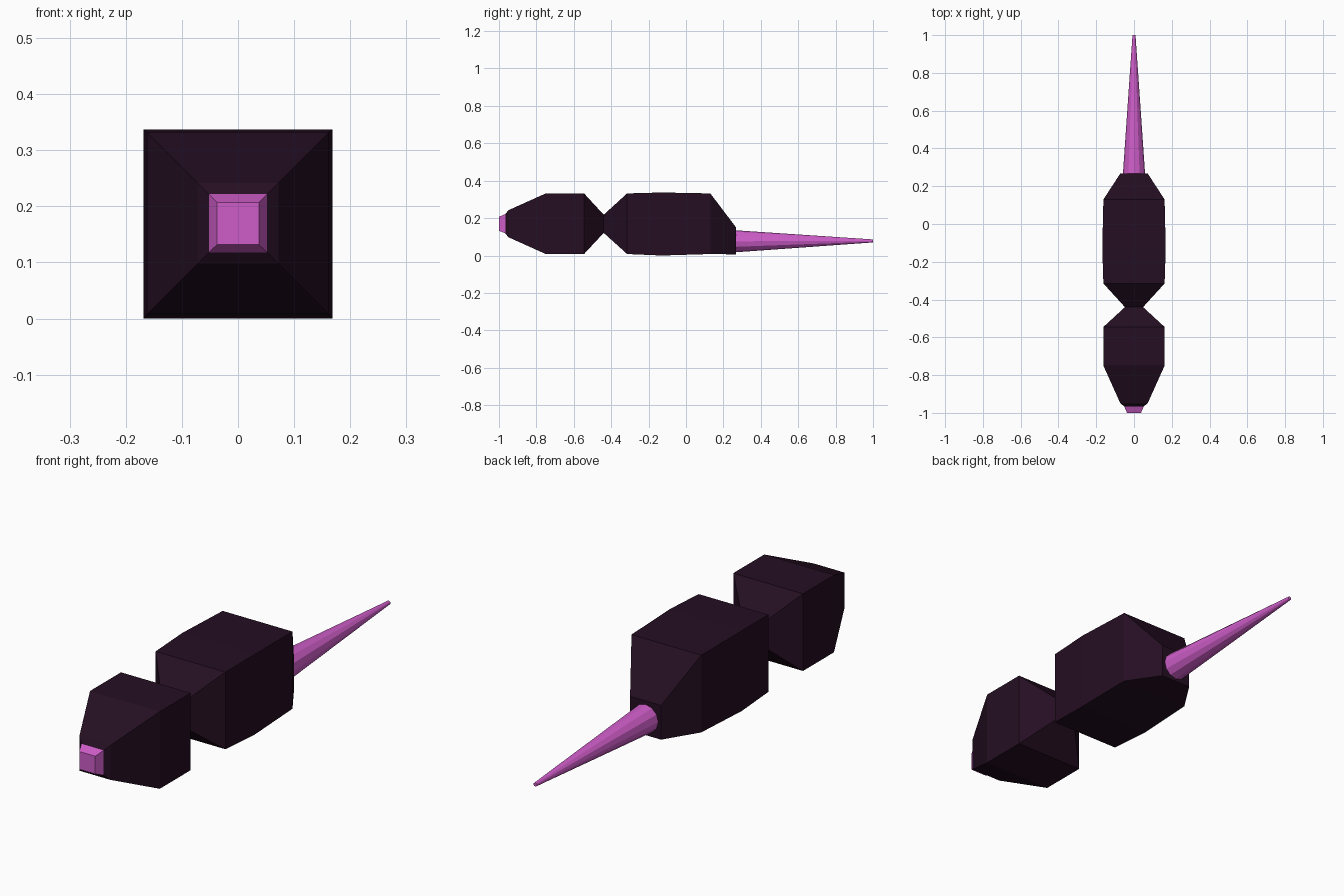
import bpy, bmesh, math

if "Cube" in bpy.data.objects:
    bpy.data.objects.remove(bpy.data.objects["Cube"])


def material(name, rgb):
    m = bpy.data.materials.new(name)
    m.diffuse_color = (*rgb, 1)
    m.use_nodes = True
    m.node_tree.nodes["Principled BSDF"].inputs["Base Color"].default_value = m.diffuse_color
    return m


dark = material("dark plum", (0.018, 0.0045, 0.016))
pink = material("bright magenta", (0.62, 0.11, 0.58))


def loft(name, rings, mat):
    """Skin equal-length point rings and cap both ends."""
    bm = bmesh.new()
    loops = [[bm.verts.new(p) for p in ring] for ring in rings]
    for a, b in zip(loops, loops[1:]):
        n = len(a)
        for i in range(n):
            j = (i + 1) % n
            bm.faces.new((a[i], a[j], b[j], b[i]))
    bm.faces.new(loops[0])
    bm.faces.new(loops[-1])
    bmesh.ops.recalc_face_normals(bm, faces=bm.faces)
    me = bpy.data.meshes.new(name)
    bm.to_mesh(me)
    bm.free()
    me.materials.append(mat)
    ob = bpy.data.objects.new(name, me)
    bpy.context.collection.objects.link(ob)
    return ob


def box_ring(y, half, lo, hi):
    return [(-half, y, lo), (half, y, lo), (half, y, hi), (-half, y, hi)]


def round_ring(y, r, z, sides=12):
    return [(r * math.cos(2 * math.pi * i / sides), y,
             z + r * math.sin(2 * math.pi * i / sides)) for i in range(sides)]


# Nose tip
loft("nose", [box_ring(-1.0, 0.037, 0.132, 0.207),
              box_ring(-0.965, 0.052, 0.118, 0.222)], pink)

# Two square-section body segments joined at a narrow waist
loft("body", [box_ring(*s) for s in (
    (-0.965, 0.052, 0.118, 0.222),
    (-0.95, 0.072, 0.098, 0.242),
    (-0.75, 0.162, 0.008, 0.332),
    (-0.545, 0.162, 0.008, 0.332),
    (-0.44, 0.048, 0.121, 0.218),
    (-0.315, 0.162, 0.008, 0.332),
    (-0.13, 0.168, 0.0, 0.337),
    (0.13, 0.162, 0.008, 0.332),
    (0.268, 0.072, 0.006, 0.15),
)], dark)

# Tapered tail spike
loft("tail_spike", [round_ring(0.262, 0.059, 0.076),
                    round_ring(1.0, 0.008, 0.078)], pink)
